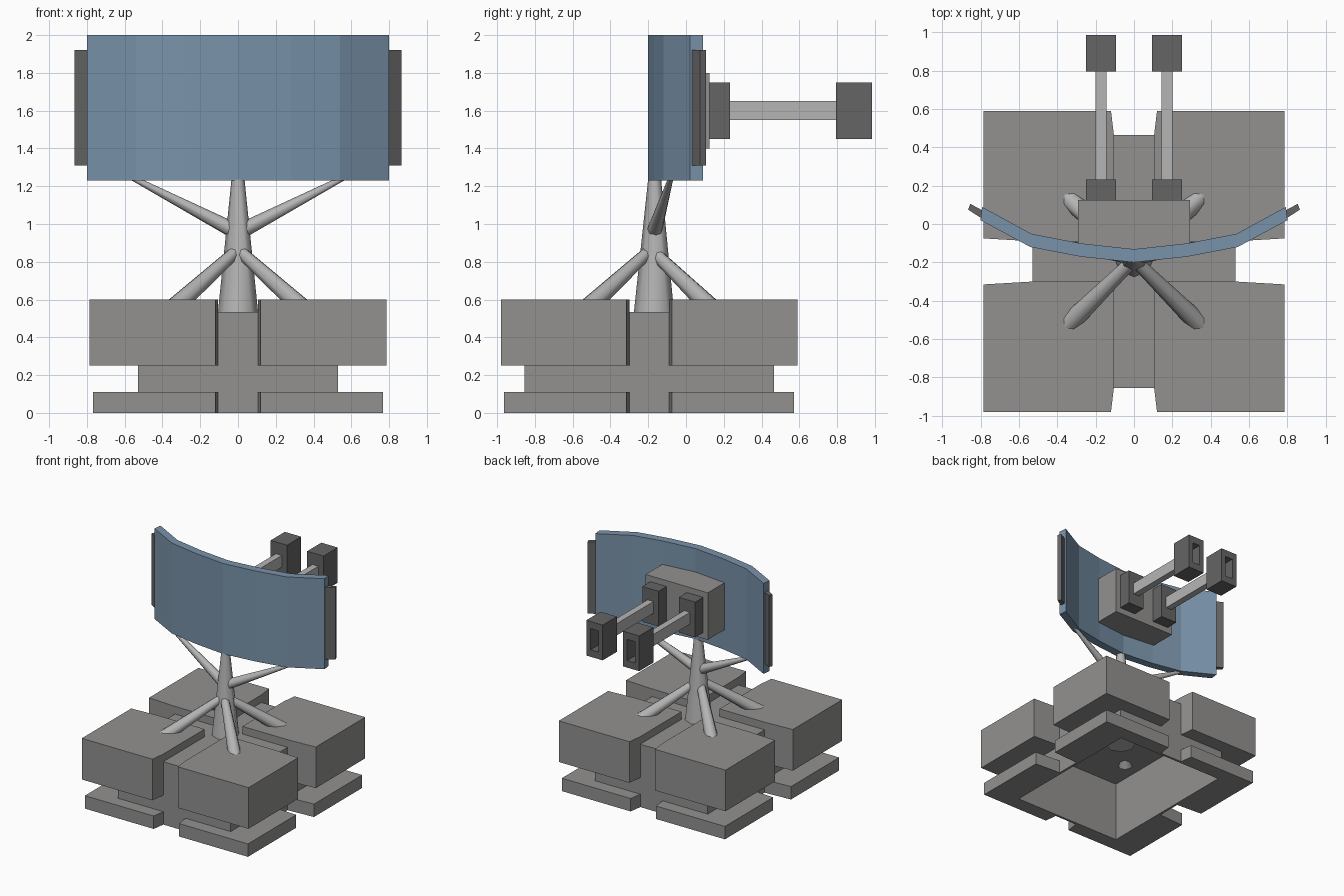
import bpy, bmesh
from math import radians
from mathutils import Vector

if "Cube" in bpy.data.objects:
    bpy.data.objects.remove(bpy.data.objects["Cube"])


def material(name, r, g, b):
    m = bpy.data.materials.new(name)
    m.diffuse_color = (r, g, b, 1)
    m.use_nodes = True
    m.node_tree.nodes["Principled BSDF"].inputs["Base Color"].default_value = m.diffuse_color
    return m


BLUE = material("screen_blue", 0.19, 0.29, 0.40)
DARK = material("dark_grey", 0.13, 0.13, 0.13)
STONE = material("stone_grey", 0.29, 0.285, 0.28)
STEEL = material("steel_grey", 0.46, 0.46, 0.46)
CY = -0.195  # base centre in y


def finish(name, bm, mat):
    bmesh.ops.recalc_face_normals(bm, faces=bm.faces)
    me = bpy.data.meshes.new(name)
    bm.to_mesh(me)
    bm.free()
    ob = bpy.data.objects.new(name, me)
    bpy.context.collection.objects.link(ob)
    if mat:
        me.materials.append(mat)
    return ob


def prism(name, pts, z0, z1, mat):
    bm = bmesh.new()
    lo = [bm.verts.new((x, y, z0)) for x, y in pts]
    hi = [bm.verts.new((x, y, z1)) for x, y in pts]
    bm.faces.new(lo)
    bm.faces.new(hi)
    n = len(pts)
    for i in range(n):
        j = (i + 1) % n
        bm.faces.new((lo[i], lo[j], hi[j], hi[i]))
    return finish(name, bm, mat)


def box(name, x0, x1, y0, y1, z0, z1, mat):
    return prism(name, [(x0, y0), (x1, y0), (x1, y1), (x0, y1)], z0, z1, mat)


def strut(name, a, b, ra, rb, sides=8):
    a, b = Vector(a), Vector(b)
    d = b - a
    bm = bmesh.new()
    bmesh.ops.create_cone(bm, cap_ends=True, segments=sides, radius1=ra,
                          radius2=rb, depth=d.length)
    bm.transform(d.to_track_quat('Z', 'Y').to_matrix().to_4x4())
    bmesh.ops.translate(bm, verts=bm.verts, vec=(a + b) / 2)
    ob = finish(name, bm, STEEL)
    bpy.ops.object.select_all(action='DESELECT')
    ob.select_set(True)
    bpy.context.view_layer.objects.active = ob
    bpy.ops.object.shade_smooth_by_angle(angle=radians(50))
    return ob


def cut(ob, cutter):
    m = ob.modifiers.new("cut", 'BOOLEAN')
    m.operation = 'DIFFERENCE'
    m.solver = 'EXACT'
    m.object = cutter


# Hollow base: core with four overhanging blocks and four feet
cavity = box("cavity_cutter", -0.51, 0.51, CY - 0.64, CY + 0.64, -0.3, 0.515, None)
cavity.hide_render = True
cavity.hide_viewport = True
core = box("base_core", -0.53, 0.53, CY - 0.66, CY + 0.66, 0, 0.535, STONE)
cut(core, cavity)
for sx, xs in ((1, "right"), (-1, "left")):
    for sy, ys in ((1, "back"), (-1, "front")):
        for part, o, z0, z1 in (("block", 0.785, 0.25, 0.6), ("foot", 0.768, 0, 0.11)):
            pts = [(0.12, o), (0.105, 0.66), (0.105, 0.105), (0.53, 0.105), (o, 0.12), (o, o)]
            ob = prism(f"{part}_{ys}_{xs}", [(sx * x, CY + sy * y) for x, y in pts],
                       z0, z1, STONE)
            cut(ob, cavity)
        # Splayed lower legs
        strut(f"leg_{ys}_{xs}", (sx * 0.385, CY + sy * 0.37, 0.515),
              (0, CY + 0.01, 0.865), 0.056, 0.032)

# Column and upper braces
strut("column", (0, -0.17, 0.4), (0, -0.166, 1.27), 0.12, 0.031)
for sx, xs in ((1, "right"), (-1, "left")):
    strut(f"brace_{xs}", (sx * 0.02, -0.167, 0.965), (sx * 0.56, -0.08, 1.245), 0.042, 0.014)

# Curved screen and its side plates
arc = [(-0.8, 0.02), (-0.54, -0.12), (-0.28, -0.17), (0, -0.2),
       (0.28, -0.17), (0.54, -0.12), (0.8, 0.02)]
prism("screen", arc + [(x * 0.99, y + 0.069) for x, y in reversed(arc)], 1.23, 2.0, BLUE)
for sx, xs in ((1, "right"), (-1, "left")):
    pts = [(0.785, 0.028), (0.80, 0.033), (0.865, 0.075), (0.853, 0.105), (0.78, 0.065)]
    prism(f"side_plate_{xs}", [(sx * x, y) for x, y in pts], 1.31, 1.92, DARK)

# Rear mount with two arms and hollow counterweights
box("rear_mount", -0.293, 0.293, -0.14, 0.125, 1.4, 1.8, STONE)
for sx, xs in ((1, "right"), (-1, "left")):
    c = sx * 0.172
    box(f"arm_socket_{xs}", c - 0.077, c + 0.077, 0.1, 0.232, 1.45, 1.75, DARK)
    box(f"arm_{xs}", c - 0.028, c + 0.028, 0.2, 0.82, 1.55, 1.65, STEEL)
    end = box(f"arm_end_{xs}", c - 0.077, c + 0.077, 0.795, 0.985, 1.45, 1.75, DARK)
    slot = box(f"slot_cutter_{xs}", c - 0.036, c + 0.036, 0.86, 1.1, 1.51, 1.69, None)
    slot.hide_render = True
    slot.hide_viewport = True
    cut(end, slot)
